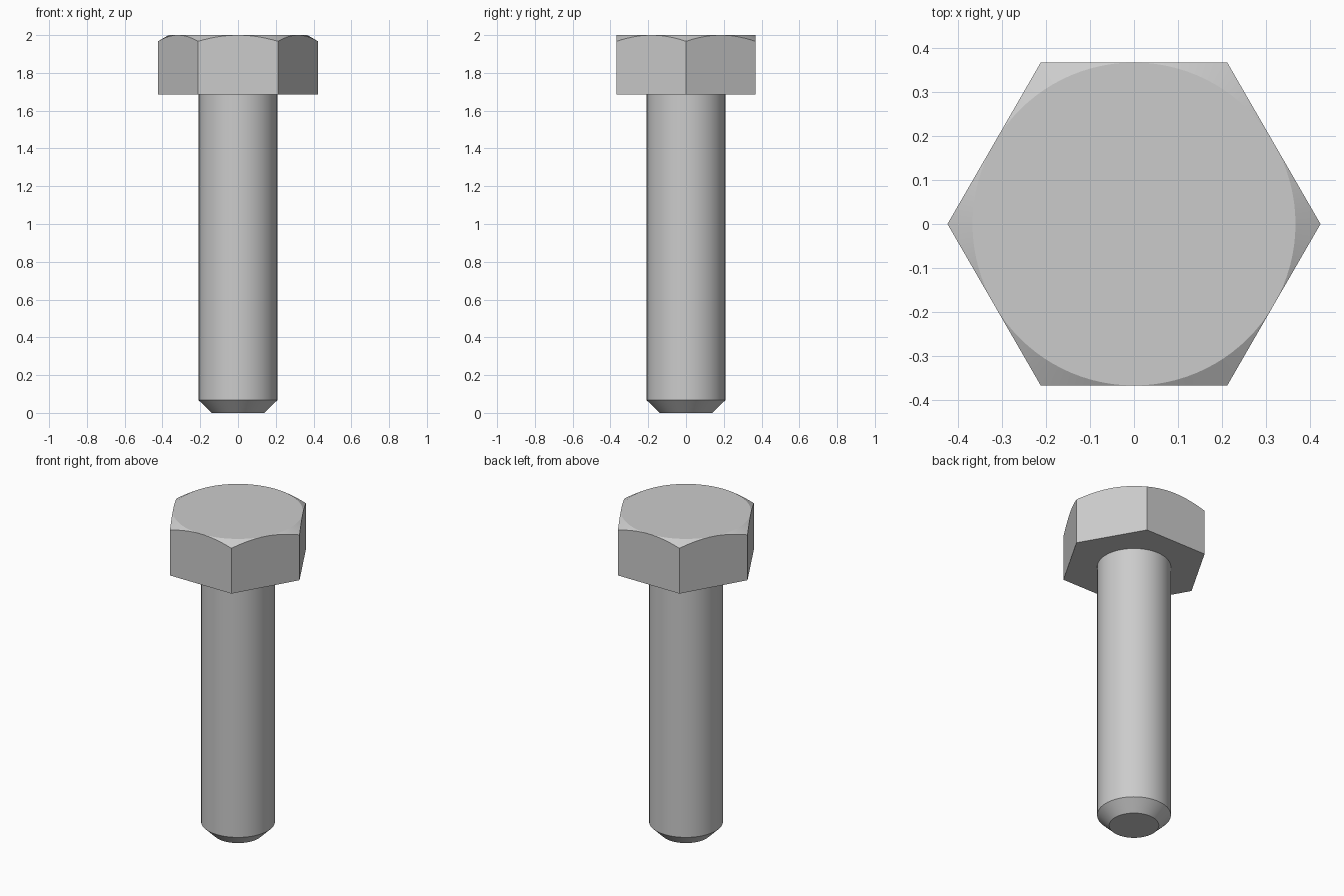
import bpy, bmesh
from math import cos, sin, tan, pi, radians

if "Cube" in bpy.data.objects:
    bpy.data.objects.remove(bpy.data.objects["Cube"], do_unlink=True)

SEGMENTS = 96
APOTHEM = 0.367
HEAD_BASE, HEAD_TOP = 1.685, 2.0
SHAFT_RADIUS, TIP_RADIUS, TIP_HEIGHT = 0.208, 0.14, 0.067

steel = bpy.data.materials.new("steel grey")
steel.use_nodes = True
color = (0.6, 0.6, 0.6, 1)
steel.diffuse_color = color
steel.node_tree.nodes["Principled BSDF"].inputs["Base Color"].default_value = color


def hex_radius(a):
    """Radius of the hexagon outline, with corners on the x axis."""
    return APOTHEM / cos(a % (pi / 3) - pi / 6)


def chamfer_height(a):
    return HEAD_TOP - (hex_radius(a) - APOTHEM) * tan(radians(30))


def skin(name, rings):
    """Join rings, each a (radius, height) pair of functions of angle, and cap the ends."""
    bm = bmesh.new()
    angles = [2 * pi * i / SEGMENTS for i in range(SEGMENTS)]
    loops = [[bm.verts.new((r(a) * cos(a), r(a) * sin(a), z(a))) for a in angles]
             for r, z in rings]
    for low, high in zip(loops, loops[1:]):
        for i in range(SEGMENTS):
            j = (i + 1) % SEGMENTS
            bm.faces.new((low[i], low[j], high[j], high[i]))
    bm.faces.new(loops[0][::-1])
    bm.faces.new(loops[-1])
    bmesh.ops.remove_doubles(bm, verts=bm.verts, dist=1e-5)
    bmesh.ops.recalc_face_normals(bm, faces=bm.faces)
    mesh = bpy.data.meshes.new(name)
    bm.to_mesh(mesh)
    bm.free()
    mesh.materials.append(steel)
    obj = bpy.data.objects.new(name, mesh)
    bpy.context.collection.objects.link(obj)
    bpy.ops.object.select_all(action="DESELECT")
    obj.select_set(True)
    bpy.context.view_layer.objects.active = obj
    bpy.ops.object.shade_smooth_by_angle(angle=radians(20))
    return obj


def const(value):
    return lambda a: value


# Round shaft with a bevelled tip
skin("shaft", [(const(TIP_RADIUS), const(0)),
               (const(SHAFT_RADIUS), const(TIP_HEIGHT)),
               (const(SHAFT_RADIUS), const(HEAD_BASE))])

# Hexagonal head whose corners are cut by a shallow cone
skin("hex_head", [(hex_radius, const(HEAD_BASE)),
                  (hex_radius, chamfer_height),
                  (const(APOTHEM), const(HEAD_TOP))])
